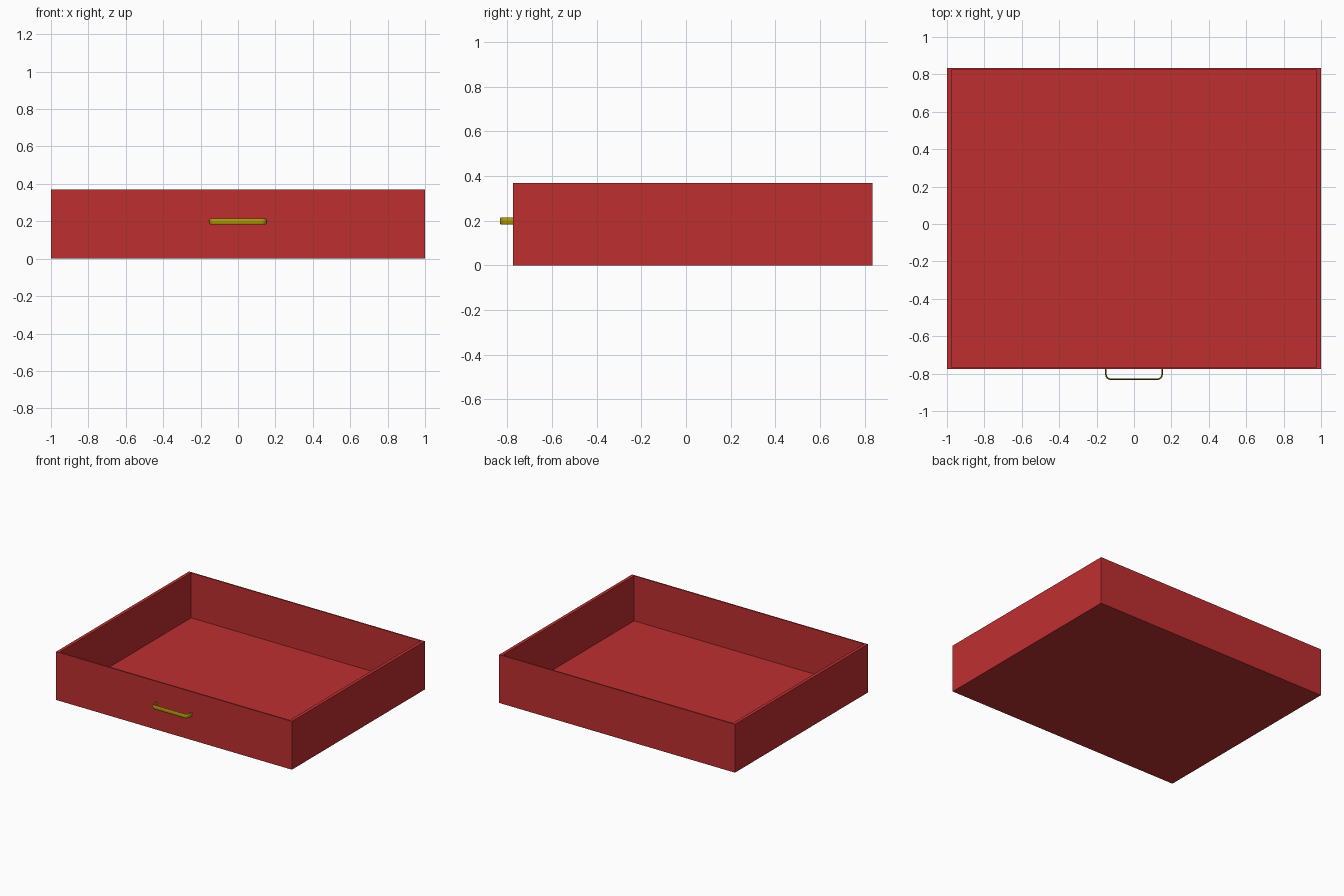
import bpy, bmesh, math
from mathutils import Vector

cube = bpy.data.objects.get("Cube")
if cube:
    bpy.data.objects.remove(cube, do_unlink=True)


def material(name, color):
    mat = bpy.data.materials.new(name)
    mat.use_nodes = True
    mat.diffuse_color = color
    mat.node_tree.nodes["Principled BSDF"].inputs["Base Color"].default_value = color
    return mat


red = material("red paint", (0.52, 0.028, 0.03, 1))
brass = material("brass", (0.42, 0.32, 0.003, 1))

# Outer size of the drawer and its board thicknesses
FRONT, BACK, HEIGHT = -0.775, 0.835, 0.37
SIDE, END, FLOOR = 0.025, 0.015, 0.025

# Drawer box: inset rim on the top, then the inside pushed down to the floor
bm = bmesh.new()
bmesh.ops.create_cube(bm, size=1)
for v in bm.verts:
    v.co = (2 * v.co.x,
            (FRONT + BACK) / 2 + v.co.y * (BACK - FRONT),
            (v.co.z + 0.5) * HEIGHT)
bm.normal_update()
top = max(bm.faces, key=lambda f: f.calc_center_median().z)
bmesh.ops.inset_region(bm, faces=[top], thickness=END)
for v in top.verts:
    v.co.x = math.copysign(1 - SIDE, v.co.x)
inside = bmesh.ops.extrude_discrete_faces(bm, faces=[top])["faces"][0]
for v in inside.verts:
    v.co.z = FLOOR
bmesh.ops.recalc_face_normals(bm, faces=bm.faces)
mesh = bpy.data.meshes.new("drawer_box")
bm.to_mesh(mesh)
bm.free()
box = bpy.data.objects.new("drawer_box", mesh)
bpy.context.collection.objects.link(box)
mesh.materials.append(red)

# Handle path: a flat U with rounded corners
HALF, REACH, RADIUS = 0.15, -0.83, 0.025
right = [Vector((HALF, FRONT + 0.005, 0))]
for i in range(5):
    a = math.radians(i * 22.5)
    right.append(Vector((HALF - RADIUS + RADIUS * math.cos(a),
                         REACH + RADIUS - RADIUS * math.sin(a), 0)))
path = right + [Vector((-p.x, p.y, 0)) for p in reversed(right)]

curve = bpy.data.curves.new("handle", "CURVE")
curve.dimensions = "3D"
curve.bevel_depth = 0.004
curve.bevel_resolution = 2
curve.use_fill_caps = True
spline = curve.splines.new("POLY")
spline.points.add(len(path) - 1)
for point, co in zip(spline.points, path):
    point.co = (*co, 1)
handle = bpy.data.objects.new("handle", curve)
bpy.context.collection.objects.link(handle)
curve.materials.append(brass)

# Stretch the round bar upright into an oval grip
handle.location.z = 0.199
handle.scale.z = 4
bpy.ops.object.select_all(action="DESELECT")
handle.select_set(True)
bpy.context.view_layer.objects.active = handle
bpy.ops.object.convert(target="MESH")
bpy.ops.object.transform_apply(location=False, rotation=False, scale=True)
bpy.ops.object.shade_smooth_by_angle(angle=math.radians(50))
